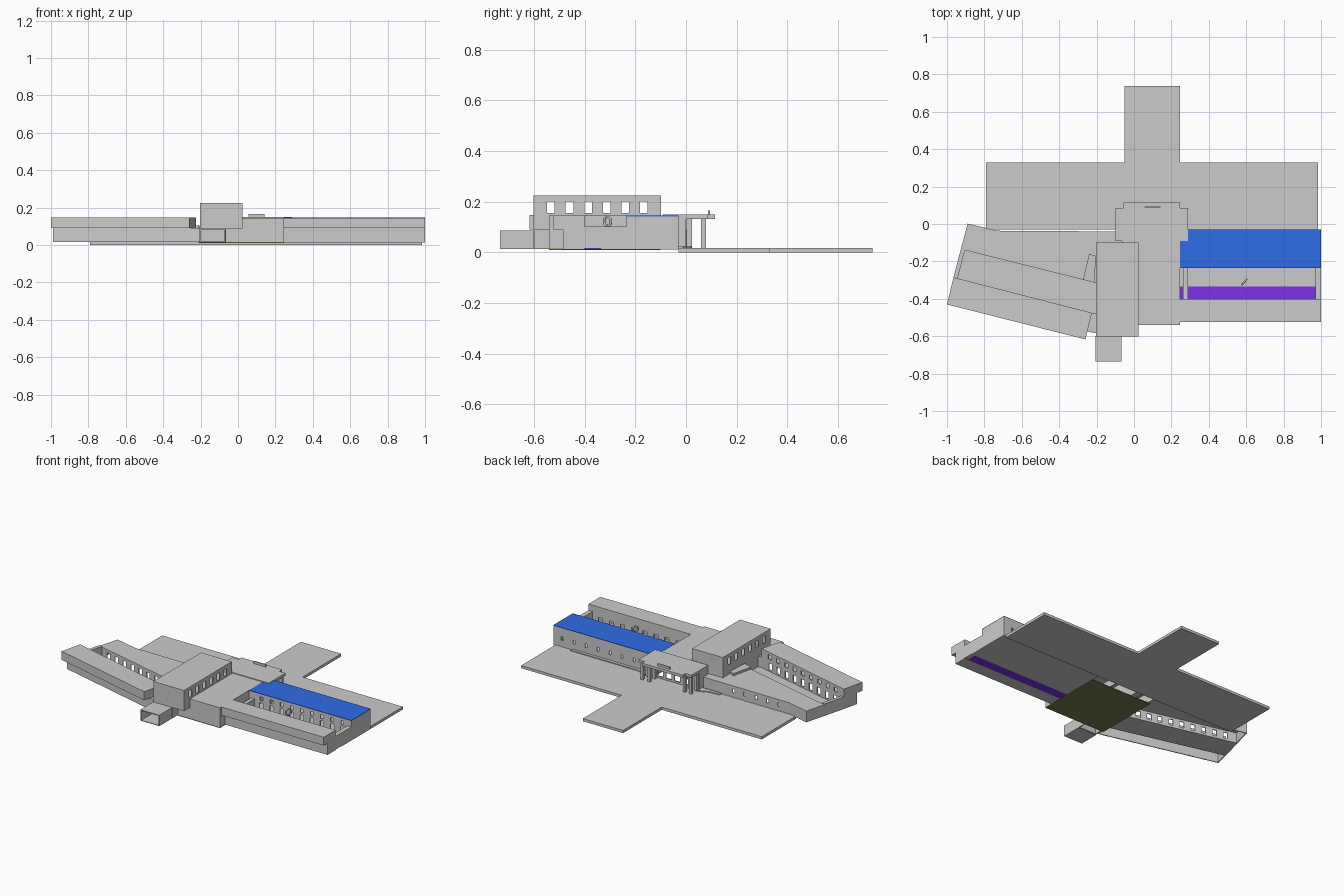
import bpy, bmesh, math
from mathutils import Vector

if "Cube" in bpy.data.objects:
    bpy.data.objects.remove(bpy.data.objects["Cube"])


def material(name, rgb):
    m = bpy.data.materials.new(name)
    m.diffuse_color = (*rgb, 1)
    m.use_nodes = True
    m.node_tree.nodes["Principled BSDF"].inputs["Base Color"].default_value = m.diffuse_color
    return m


def add_mesh(name, bm, mat=None):
    me = bpy.data.meshes.new(name)
    bm.to_mesh(me)
    bm.free()
    ob = bpy.data.objects.new(name, me)
    bpy.context.collection.objects.link(ob)
    if mat:
        me.materials.append(mat)
    return ob


def extrude(bm, pts, z0, z1, bottom=True):
    """Prism from a counter-clockwise outline."""
    lo = [bm.verts.new((x, y, z0)) for x, y in pts]
    hi = [bm.verts.new((x, y, z1)) for x, y in pts]
    n = len(pts)
    for i in range(n):
        j = (i + 1) % n
        bm.faces.new((lo[i], lo[j], hi[j], hi[i]))
    bm.faces.new(hi)
    if bottom:
        bm.faces.new(lo[::-1])


def rect(x0, x1, y0, y1):
    return [(x0, y0), (x1, y0), (x1, y1), (x0, y1)]


def prism(name, pts, z0, z1, mat=None):
    bm = bmesh.new()
    extrude(bm, pts, z0, z1)
    return add_mesh(name, bm, mat)


def box(name, x0, x1, y0, y1, z0, z1, mat=None):
    return prism(name, rect(x0, x1, y0, y1), z0, z1, mat)


def shell(name, pts, z0, z1, rows=()):
    """Walls and roof open below; rows = (p, q, count, width, z0, z1) of windows."""
    bm = bmesh.new()
    extrude(bm, pts, z0, z1, bottom=False)
    ob = add_mesh(name, bm)
    sol = ob.modifiers.new("walls", 'SOLIDIFY')
    sol.thickness, sol.offset, sol.use_even_offset = 0.006, -1, True
    cutter = None
    if rows:
        bm = bmesh.new()
        for p, q, n, w, a, b in rows:
            p, q = Vector(p), Vector(q)
            d = (q - p).normalized()
            s = Vector((-d.y, d.x)) * 0.012
            for i in range(n):
                c = p.lerp(q, (i + 0.5) / n)
                extrude(bm, [c - d * w / 2 - s, c + d * w / 2 - s,
                             c + d * w / 2 + s, c - d * w / 2 + s], a, b)
        cutter = add_mesh(name + "_cutter", bm)
        cutter.hide_render = True
        cut = ob.modifiers.new("windows", 'BOOLEAN')
        cut.operation, cut.object, cut.solver = 'DIFFERENCE', cutter, 'EXACT'
    dg = bpy.context.evaluated_depsgraph_get()
    me = bpy.data.meshes.new_from_object(ob.evaluated_get(dg))
    ob.modifiers.clear()
    ob.data = me
    if cutter:
        bpy.data.objects.remove(cutter)
    return ob


blue = material("blue_roof", (0.03, 0.15, 0.8))
purple = material("purple_floor", (0.2, 0.03, 0.8))
olive = material("olive_floor", (0.2, 0.2, 0.08))

# Cross-shaped forecourt and the flared kerbs beside the entrance
prism("forecourt", [(-0.79, -0.03), (0.985, -0.03), (0.985, 0.33), (0.245, 0.33),
                    (0.245, 0.737), (-0.052, 0.737), (-0.052, 0.33), (-0.79, 0.33)], 0, 0.018)
prism("left_kerb", [(-0.24, -0.03), (-0.1, -0.03), (-0.1, 0.022), (-0.16, -0.005), (-0.24, -0.012)], 0.018, 0.024)
prism("right_kerb", [(0.29, -0.03), (0.86, -0.03), (0.86, -0.012), (0.36, -0.01), (0.29, 0.022)], 0.018, 0.024)

# Central hall
box("hall_floor", -0.21, 0.245, -0.54, -0.1, 0.01, 0.016, olive)
shell("central_hall", rect(-0.065, 0.245, -0.54, 0.0), 0.014, 0.145,
      [((-0.03, 0), (0.22, 0), 4, 0.04, 0.03, 0.12)])
for n, x0, x1 in (("left", -0.1, -0.065), ("right", 0.245, 0.29)):
    box(n + "_entrance_pier", x0, x1, -0.09, 0.0, 0.015, 0.135)

# Entrance canopy, columns and blank roof panel
prism("entrance_canopy", [(-0.1, -0.09), (0.29, -0.09), (0.29, 0.085), (0.245, 0.085), (0.245, 0.115),
                          (-0.055, 0.115), (-0.055, 0.085), (-0.1, 0.085)], 0.132, 0.15)
for i, x in enumerate((-0.085, -0.04, 0.22, 0.272)):
    box(f"front_column_{i}", x - 0.009, x + 0.009, 0.06, 0.078, 0.015, 0.135)
    box(f"rear_column_{i}", x - 0.009, x + 0.009, 0.002, 0.024, 0.015, 0.135)
box("roof_panel", 0.055, 0.143, 0.087, 0.094, 0.15, 0.166)

# Tower block and its open-fronted porch
shell("tower", rect(-0.203, 0.023, -0.602, -0.098), 0.088, 0.225,
      [((-0.203, -0.57), (-0.203, -0.13), 6, 0.03, 0.155, 0.2),
       ((0.023, -0.57), (0.023, -0.13), 6, 0.03, 0.155, 0.2)])
shell("tower_base", rect(-0.2, -0.065, -0.598, -0.04), 0.014, 0.09)
box("porch_floor", -0.205, -0.066, -0.735, -0.6, 0.014, 0.018)
box("porch_roof", -0.205, -0.066, -0.735, -0.6, 0.081, 0.087)
for n, x in (("left", -0.205), ("right", -0.072)):
    box(n + "_porch_wall", x, x + 0.006, -0.735, -0.6, 0.018, 0.081)

# Right wing: blue-roofed rear block
rear = [(0.245, -0.235), (1, -0.235), (1, -0.03), (0.29, -0.03), (0.29, -0.09), (0.245, -0.09)]
shell("right_rear_block", rear, 0.015, 0.142,
      [((0.3, -0.235), (0.97, -0.235), 9, 0.026, 0.025, 0.085),
       ((0.3, -0.235), (0.97, -0.235), 9, 0.02, 0.1, 0.125),
       ((0.36, -0.03), (0.98, -0.03), 7, 0.014, 0.06, 0.085)])
prism("blue_roof", rear, 0.142, 0.146, blue)

# Right wing: courtyard floors, end wall and overhanging front gallery
box("right_court_floor", 0.245, 1, -0.335, -0.03, 0.012, 0.016)
box("purple_court_floor", 0.245, 0.97, -0.4, -0.335, 0.012, 0.016, purple)
box("right_front_floor", 0.245, 1, -0.485, -0.4, 0.012, 0.016)
box("right_end_wall", 0.97, 1, -0.45, -0.235, 0.015, 0.103)
box("right_court_kerb", 0.262, 0.288, -0.4, -0.235, 0.016, 0.1)
shell("right_front_base", rect(0.245, 1, -0.485, -0.4), 0.015, 0.092,
      [((0.3, -0.4), (0.95, -0.4), 8, 0.03, 0.025, 0.075)])
box("right_front_gallery", 0.245, 1, -0.525, -0.4, 0.09, 0.145)

# Ring sculpture in the right courtyard
bpy.ops.mesh.primitive_torus_add(major_radius=0.018, minor_radius=0.005, major_segments=24, minor_segments=8,
                                 location=(0.59, -0.31, 0.122),
                                 rotation=(math.pi / 2, 0, math.radians(50)))
bpy.context.object.name = "ring_sculpture"
bpy.ops.object.shade_smooth()
box("sculpture_post", 0.586, 0.594, -0.314, -0.306, 0.016, 0.106)

# Left wing, turned away from the hall: front gallery over a set-back base
a0, a1 = (-1.0, -0.43), (-0.26, -0.617)
b0, b1 = (-0.965, -0.285), (-0.225, -0.475)
c0, c1 = (-0.926, -0.135), (-0.2, -0.316)
mix = lambda p, q, t: tuple(Vector(p).lerp(Vector(q), t))
shell("left_front_gallery", [a0, a1, b1, b0], 0.09, 0.147,
      [(mix(b0, b1, 0.05), mix(b0, b1, 0.95), 9, 0.03, 0.102, 0.13)])
shell("left_front_base", [mix(a0, b0, 0.3), mix(a1, b1, 0.3), (-0.2, -0.585), (-0.2, -0.475), b1, b0],
      0.015, 0.09, [(mix(b0, b1, 0.06), mix(b0, b1, 0.94), 9, 0.03, 0.03, 0.075)])

# Left wing: courtyard floor, end wall and low rear block
prism("left_court_floor", [b0, b1, (-0.2, -0.475), c1, c0], 0.015, 0.02)
prism("left_end_wall", [b0, mix(b0, b1, 0.03), mix(c0, c1, 0.03), c0], 0.02, 0.095)
shell("left_rear_block", [c0, c1, (-0.1, -0.316), (-0.1, -0.04), (-0.73, -0.036), (-0.889, 0.002)],
      0.015, 0.09,
      [(mix(c0, c1, 0.06), mix(c0, c1, 0.94), 9, 0.028, 0.03, 0.07),
       ((-0.7, -0.036), (-0.28, -0.039), 5, 0.014, 0.045, 0.07)])
prism("left_stair_block", [(-0.272, -0.298), (-0.21, -0.314), (-0.205, -0.17), (-0.24, -0.16)], 0.09, 0.105)
